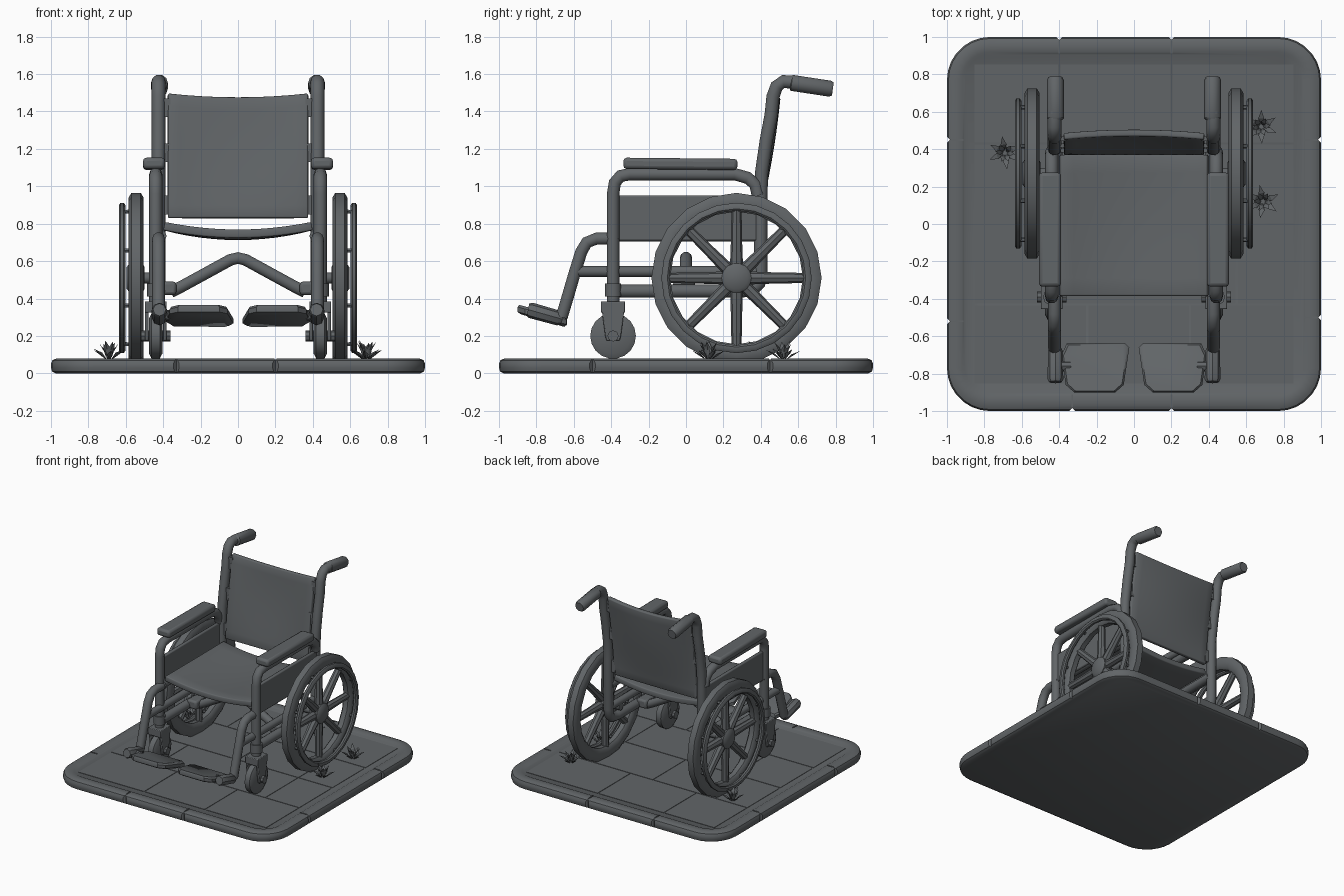
import bpy, bmesh, math, random
from mathutils import Vector, Matrix

if "Cube" in bpy.data.objects:
    bpy.data.objects.remove(bpy.data.objects["Cube"])

random.seed(4)
grey = bpy.data.materials.new("slate grey")
grey.diffuse_color = (0.12, 0.13, 0.137, 1)
grey.use_nodes = True
grey.node_tree.nodes["Principled BSDF"].inputs["Base Color"].default_value = grey.diffuse_color


def finish(name, bm, mirror=False, bevel=0, solid=0):
    if not solid:
        bmesh.ops.recalc_face_normals(bm, faces=bm.faces[:])
    me = bpy.data.meshes.new(name)
    bm.to_mesh(me)
    bm.free()
    me.materials.append(grey)
    ob = bpy.data.objects.new(name, me)
    bpy.context.collection.objects.link(ob)
    if solid:
        m = ob.modifiers.new("thickness", 'SOLIDIFY')
        m.thickness, m.offset = solid, 0
    if bevel:
        m = ob.modifiers.new("bevel", 'BEVEL')
        m.width, m.segments = bevel, 2
    if mirror:
        m = ob.modifiers.new("mirror", 'MIRROR')
        m.use_mirror_merge = False
    return ob


def loft(bm, rings, caps=True, wrap=False):
    vs = [[bm.verts.new(p) for p in ring] for ring in rings]
    n = len(vs[0])
    for a, b in zip(vs, vs[1:] + (vs[:1] if wrap else [])):
        for i in range(n):
            bm.faces.new((a[i], a[(i + 1) % n], b[(i + 1) % n], b[i]))
    if caps and not wrap:
        bm.faces.new(vs[0])
        bm.faces.new(vs[-1])


def sweep(bm, pts, r, n=10):
    pts = [Vector(p) for p in pts]
    rings = []
    for i, p in enumerate(pts):
        t = (pts[min(i + 1, len(pts) - 1)] - pts[max(i - 1, 0)]).normalized()
        ref = Vector((0, 1, 0)) if abs(t.x) > 0.7 else Vector((1, 0, 0))
        u = (ref - t * ref.dot(t)).normalized()
        v = t.cross(u)
        rr = r[i] if isinstance(r, list) else r
        rings.append([p + (u * math.cos(a) + v * math.sin(a)) * rr
                      for a in (2 * math.pi * k / n for k in range(n))])
    loft(bm, rings)


def tube(name, x, yz, r, n=10):
    bm = bmesh.new()
    sweep(bm, [(x, y, z) for y, z in yz], r, n)
    return finish(name, bm, mirror=True)


def lathe(bm, profile, cy, cz, n):
    # closed (x, radius) profile spun about a sideways axle
    loft(bm, [[(x, cy + r * math.cos(a), cz + r * math.sin(a)) for x, r in profile]
              for a in (2 * math.pi * k / n for k in range(n))], wrap=True)


def box(bm, lo, hi, tilt=0):
    lo, hi = Vector(lo), Vector(hi)
    m = Matrix.Translation((lo + hi) / 2) @ Matrix.Rotation(tilt, 4, 'X') @ Matrix.Diagonal((*(hi - lo), 1))
    bmesh.ops.create_cube(bm, size=1, matrix=m)


def sheet(name, f, nu, nv, thick):
    bm = bmesh.new()
    g = [[bm.verts.new(f(2 * i / nu - 1, j / nv)) for j in range(nv + 1)] for i in range(nu + 1)]
    for i in range(nu):
        for j in range(nv):
            bm.faces.new((g[i][j], g[i + 1][j], g[i + 1][j + 1], g[i][j + 1]))
    return finish(name, bm, solid=thick, bevel=0.008)


# Floor slab with rounded corners and a raised rim
def rounded_square(inset, z, rad=0.23, steps=7):
    c, r = 1 - rad, rad - inset
    return [(sx * c + r * math.cos(a), sy * c + r * math.sin(a), z)
            for q, (sx, sy) in enumerate(((1, 1), (-1, 1), (-1, -1), (1, -1)))
            for a in (math.pi / 2 * (q + k / steps) for k in range(steps + 1))]


bm = bmesh.new()
loft(bm, [rounded_square(*s) for s in ((0.025, 0), (0.006, 0.01), (0, 0.03), (0, 0.052), (0.008, 0.07),
                                       (0.03, 0.08), (0.08, 0.08), (0.095, 0.072))])
slab = finish("floor_slab", bm)

# Notches dividing the rim into stones
bm = bmesh.new()
for x, y in ((-0.33, -1), (0.2, -1), (-0.4, 1), (0.2, 1), (-1, 0.45), (-1, -0.52), (1, 0.45), (1, -0.5)):
    m = Matrix.Translation((x, y, 0.05)) @ Matrix.Rotation(math.pi / 4, 4, 'Z') @ Matrix.Diagonal((0.022, 0.022, 0.3, 1))
    bmesh.ops.create_cube(bm, size=1, matrix=m)
    w, h = (0.005, 0.09) if abs(y) == 1 else (0.09, 0.005)
    box(bm, (x - w, y - h, 0.075), (x + w, y + h, 0.1))
cutter = finish("rim_notch_cutter", bm)
cutter.hide_render = True
cutter.hide_viewport = True
m = slab.modifiers.new("notches", 'BOOLEAN')
m.operation, m.object = 'DIFFERENCE', cutter

# Thin paving stones
bm = bmesh.new()
for row, cuts in enumerate(((-0.86, -0.25, 0.3, 0.86), (-0.86, -0.45, 0.55, 0.86),
                            (-0.86, 0.0, 0.55, 0.86), (-0.86, -0.4, 0.2, 0.86))):
    y = -0.86 + 0.43 * row
    for a, b in zip(cuts, cuts[1:]):
        box(bm, (a + 0.006, y + 0.006, 0.069), (b - 0.006, y + 0.424, 0.075))
finish("paving_stones", bm)

# Large wheels: tyre, hand rim, hub and eight spokes
WY, WZ = 0.27, 0.51
bm = bmesh.new()
lathe(bm, [(0.508, 0.375), (0.505, 0.43), (0.52, 0.455), (0.57, 0.455), (0.585, 0.43), (0.582, 0.375),
           (0.565, 0.355), (0.525, 0.355)], WY, WZ, 20)
finish("wheel_tyre", bm, mirror=True)
bm = bmesh.new()
lathe(bm, [(0.602, 0.37), (0.602, 0.39), (0.612, 0.402), (0.628, 0.402), (0.637, 0.39), (0.637, 0.37),
           (0.628, 0.36), (0.612, 0.36)], WY, WZ, 24)
for k in range(8):
    a = math.pi * (k + 0.5) / 4
    c, s = math.cos(a), math.sin(a)
    sweep(bm, [(0.56, WY + 0.385 * c, WZ + 0.385 * s), (0.618, WY + 0.382 * c, WZ + 0.382 * s)], 0.012, 6)
finish("hand_rim", bm, mirror=True)
bm = bmesh.new()
for k in range(8):
    a = math.pi * k / 4
    c, s = math.cos(a), math.sin(a)
    sweep(bm, [(0.545, WY + d * c, WZ + d * s) for d in (0.03, 0.2, 0.37)], [0.036, 0.03, 0.027], 8)
finish("wheel_spokes", bm, mirror=True)
bm = bmesh.new()
sweep(bm, [(x, WY, WZ) for x in (0.5, 0.51, 0.58, 0.595)], [0.06, 0.08, 0.08, 0.06], 14)
sweep(bm, [(0.40, WY, WZ), (0.51, WY, WZ)], 0.03)
finish("wheel_hub", bm, mirror=True)

# Tubular side frame
tube("back_post", 0.425, ((-0.39, 0.44), (0.3, 0.44), (0.36, 0.45), (0.39, 0.48), (0.40, 0.54), (0.40, 0.95),
                          (0.405, 1.08), (0.43, 1.25), (0.455, 1.38), (0.465, 1.48), (0.485, 1.535),
                          (0.52, 1.56), (0.6, 1.555)), 0.037)
tube("push_grip", 0.42, ((0.555, 1.553), (0.565, 1.553), (0.77, 1.522), (0.785, 1.52)), [0.035, 0.045, 0.045, 0.037])
tube("arm_tube", 0.44, ((-0.39, 0.36), (-0.39, 0.96), (-0.38, 1.02), (-0.35, 1.055), (-0.3, 1.065), (0.26, 1.065),
                        (0.33, 1.045), (0.37, 1.01), (0.385, 0.95)), 0.035)
tube("middle_rail", 0.425, ((-0.58, 0.545), (0.40, 0.545)), 0.03)
tube("seat_rail", 0.415, ((-0.39, 0.735), (0.40, 0.735)), 0.033)
tube("leg_tube", 0.425, ((-0.36, 0.72), (-0.48, 0.72), (-0.53, 0.70), (-0.56, 0.65), (-0.6, 0.52), (-0.635, 0.40),
                         (-0.665, 0.30)), 0.034)

# Cloth side guard and armrest pad
bm = bmesh.new()
box(bm, (0.422, -0.38, 0.71), (0.45, 0.40, 0.95))
finish("side_guard", bm, mirror=True, bevel=0.008)
bm = bmesh.new()
box(bm, (0.39, -0.335, 1.09), (0.508, 0.275, 1.15), -0.01)
finish("armrest_pad", bm, mirror=True, bevel=0.018)

# Sagging cloth seat and backrest
sheet("seat", lambda u, v: (0.395 * u, -0.385 + 0.755 * v,
      0.787 - 0.04 * (1 - u * u) - 0.012 * math.sin(math.pi * v) * (1 - u * u)), 12, 8, 0.045)
sheet("backrest", lambda u, v: (0.375 * u, 0.385 + 0.085 * v ** 1.5 + 0.03 * (1 - u * u) * math.sin(math.pi * v * 0.8),
      0.83 + (0.665 - 0.02 * (1 - u * u)) * v), 12, 10, 0.035)
bm = bmesh.new()
for z, y in ((0.90, 0.395), (1.18, 0.42), (1.42, 0.455)):
    box(bm, (0.36, y - 0.012, z - 0.05), (0.41, y + 0.012, z + 0.05))
finish("backrest_tab", bm, mirror=True)

# Folding cross brace under the seat
bm = bmesh.new()
sweep(bm, [(-0.36, 0, 0.435), (-0.3, 0, 0.465), (-0.04, 0, 0.607), (0, 0, 0.617), (0.04, 0, 0.607), (0.3, 0, 0.465),
           (0.36, 0, 0.435)], 0.033)
finish("cross_brace", bm)
bm = bmesh.new()
box(bm, (0.33, -0.07, 0.42), (0.42, 0.05, 0.49))
finish("brace_bracket", bm, mirror=True, bevel=0.015)

# Foot hangers and foot plates
tube("foot_hanger", 0.42, ((-0.66, 0.288), (-0.68, 0.295), (-0.83, 0.337), (-0.845, 0.34)), [0.03, 0.04, 0.042, 0.034], 8)
bm = bmesh.new()
outline = ((0.025, -0.66), (0.055, -0.86), (0.10, -0.9), (0.32, -0.9), (0.365, -0.86), (0.388, -0.70), (0.36, -0.64), (0.05, -0.635))
loft(bm, [[(0.207 + (x - 0.207) * k, -0.77 + (y + 0.77) * k, z + 0.255 * (-0.64 - y)) for x, y in outline]
          for k, z in ((0.88, 0.25), (1, 0.262), (1, 0.288), (0.94, 0.30))])
sweep(bm, [(0.34, -0.76, 0.308), (0.43, -0.76, 0.316)], 0.028, 8)
finish("foot_plate", bm, mirror=True)

# Front casters: wheel, fork and axle bolt
CX, CY, CZ = 0.44, -0.39, 0.2
bm = bmesh.new()
sweep(bm, [(CX + dx, CY, CZ) for dx in (-0.036, -0.022, 0.022, 0.036)], [0.095, 0.122, 0.122, 0.095], 18)
finish("caster_wheel", bm, mirror=True)
bm = bmesh.new()
for dx in (-0.048, 0.048):
    loft(bm, [[(CX + dx + sx * 0.01, CY + sy * w, z) for sx, sy in ((-1, -1), (1, -1), (1, 1), (-1, 1))]
              for z, w in ((0.175, 0.035), (0.2, 0.042), (0.375, 0.065))])
box(bm, (CX - 0.058, CY - 0.065, 0.325), (CX + 0.058, CY + 0.065, 0.385))
finish("caster_fork", bm, mirror=True, bevel=0.005)
bm = bmesh.new()
sweep(bm, [(CX - 0.078, CY, CZ), (CX + 0.078, CY, CZ)], 0.03, 8)
finish("caster_bolt", bm, mirror=True)
bm = bmesh.new()
sweep(bm, [(CX, CY, 0.41), (CX, CY, 0.48)], 0.046, 10)
finish("frame_clamp", bm, mirror=True)

# Grass tufts with folded pointed blades
bm = bmesh.new()
for cx, cy in ((-0.69, 0.38), (0.68, 0.52), (0.69, 0.12)):
    for k in range(12):
        a = k * math.tau / 12 + random.uniform(-0.2, 0.2)
        d, up = Vector((math.cos(a), math.sin(a), 0)), Vector((0, 0, 1))
        s = Vector((-d.y, d.x, 0)) * 0.016
        reach, h = (0.09, 0.06) if k % 2 else (0.05, 0.105)
        h *= random.uniform(0.8, 1.05)
        o = Vector((cx, cy, 0.07))
        mid, tip = o + d * reach * 0.5 + up * h * 0.65, o + d * reach + up * h
        pts = [bm.verts.new(p) for p in (o + d * 0.01, mid - s, tip, mid + s, mid - up * 0.012)]
        for f in ((0, 1, 4), (1, 2, 4), (2, 3, 4), (3, 0, 4), (0, 3, 1), (3, 2, 1)):
            bm.faces.new([pts[i] for i in f])
grass = finish("grass_tufts", bm)

# Smooth shading with crisp edges, flat grass
for ob in bpy.data.objects:
    ob.select_set(ob not in (grass, cutter))
bpy.context.view_layer.objects.active = slab
bpy.ops.object.shade_smooth_by_angle(angle=math.radians(38))
